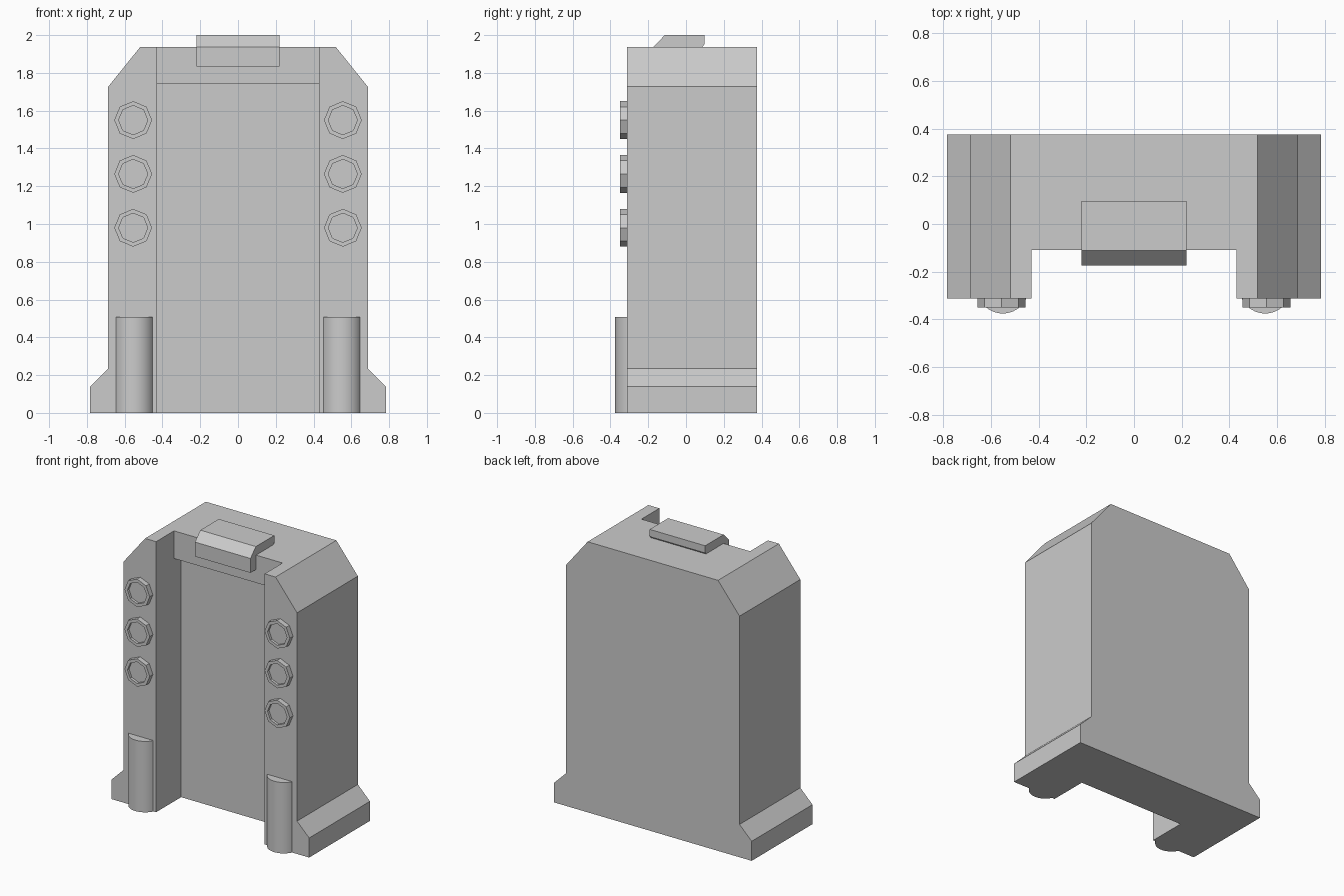
import bpy, bmesh
from math import sin, cos, pi, asin
from mathutils import Vector

if "Cube" in bpy.data.objects:
    bpy.data.objects.remove(bpy.data.objects["Cube"])

FRONT, BACK = -0.313, 0.375


def prism(name, pts, axis, a, b):
    """Extrude a 2D outline along an axis from a to b."""
    place = {'x': lambda p, t: (t, p[0], p[1]),
             'y': lambda p, t: (p[0], t, p[1]),
             'z': lambda p, t: (p[0], p[1], t)}[axis]
    bm = bmesh.new()
    face = bm.faces.new([bm.verts.new(place(p, a)) for p in pts])
    ext = bmesh.ops.extrude_face_region(bm, geom=[face])
    shift = Vector(place((0, 0), b - a))
    bmesh.ops.translate(bm, vec=shift,
                        verts=[v for v in ext['geom'] if isinstance(v, bmesh.types.BMVert)])
    return finish(name, bm)


def finish(name, bm):
    bmesh.ops.recalc_face_normals(bm, faces=bm.faces)
    mesh = bpy.data.meshes.new(name)
    bm.to_mesh(mesh)
    bm.free()
    ob = bpy.data.objects.new(name, mesh)
    bpy.context.collection.objects.link(ob)
    return ob


def activate(ob):
    bpy.ops.object.select_all(action='DESELECT')
    bpy.context.view_layer.objects.active = ob
    ob.select_set(True)


# Main body: mirrored front outline with flared foot and chamfered shoulders
half = [(0.783, 0), (0.783, 0.14), (0.687, 0.235), (0.687, 1.727), (0.517, 1.938)]
body = prism("body", half + [(-x, z) for x, z in reversed(half)], 'y', FRONT, BACK)

# Front recess, shallower behind the header at the top
recess = prism("recess_cutter",
               [(-0.6, -0.2), (-0.03, -0.2), (-0.03, 1.74), (-0.11, 1.74),
                (-0.11, 2.2), (-0.6, 2.2)], 'x', -0.43, 0.43)
cut = body.modifiers.new("recess", 'BOOLEAN')
cut.operation, cut.solver, cut.object = 'DIFFERENCE', 'EXACT', recess
activate(body)
bpy.ops.object.modifier_apply(modifier=cut.name)
bpy.data.objects.remove(recess)

# Hooked tab over the top edge
prism("top_tab", [(-0.11, 1.835), (-0.173, 1.835), (-0.173, 1.938), (-0.112, 2.0),
                  (0.097, 2.0), (0.097, 1.952), (0.088, 1.938), (-0.11, 1.938)],
      'x', -0.22, 0.22)

# Rounded half posts and hollow eight-sided bolts on both front legs
R, CY = 0.109, -0.266
span = asin(0.097 / R)
for side, sx in (("left", -1), ("right", 1)):
    n = 16
    angles = [-span + 2 * span * i / n for i in range(n + 1)]
    arc = [(sx * 0.55 + R * sin(t), CY - R * cos(t)) for t in angles]
    arc = [(arc[0][0], -0.305)] + arc + [(arc[-1][0], -0.305)]
    post = prism(side + "_post", arc, 'z', 0, 0.508)
    activate(post)
    bpy.ops.object.shade_smooth_by_angle(angle=pi / 6)

    for k, z in enumerate((0.98, 1.265, 1.55)):
        ring = [(sx * 0.555 + 0.1 * cos(i * pi / 4), z + 0.1 * sin(i * pi / 4))
                for i in range(8)]
        bolt = prism(f"{side}_bolt_{k + 1}", ring, 'y', FRONT, -0.349)
        bm = bmesh.new()
        bm.from_mesh(bolt.data)
        cap = min(bm.faces, key=lambda f: f.calc_center_median().y)
        bmesh.ops.inset_region(bm, faces=[cap], thickness=0.023)
        hole = bmesh.ops.extrude_face_region(bm, geom=[cap])
        bmesh.ops.translate(bm, vec=(0, 0.018, 0),
                            verts=[v for v in hole['geom'] if isinstance(v, bmesh.types.BMVert)])
        if cap.is_valid:
            bmesh.ops.delete(bm, geom=[cap], context='FACES_ONLY')
        bm.to_mesh(bolt.data)
        bm.free()
